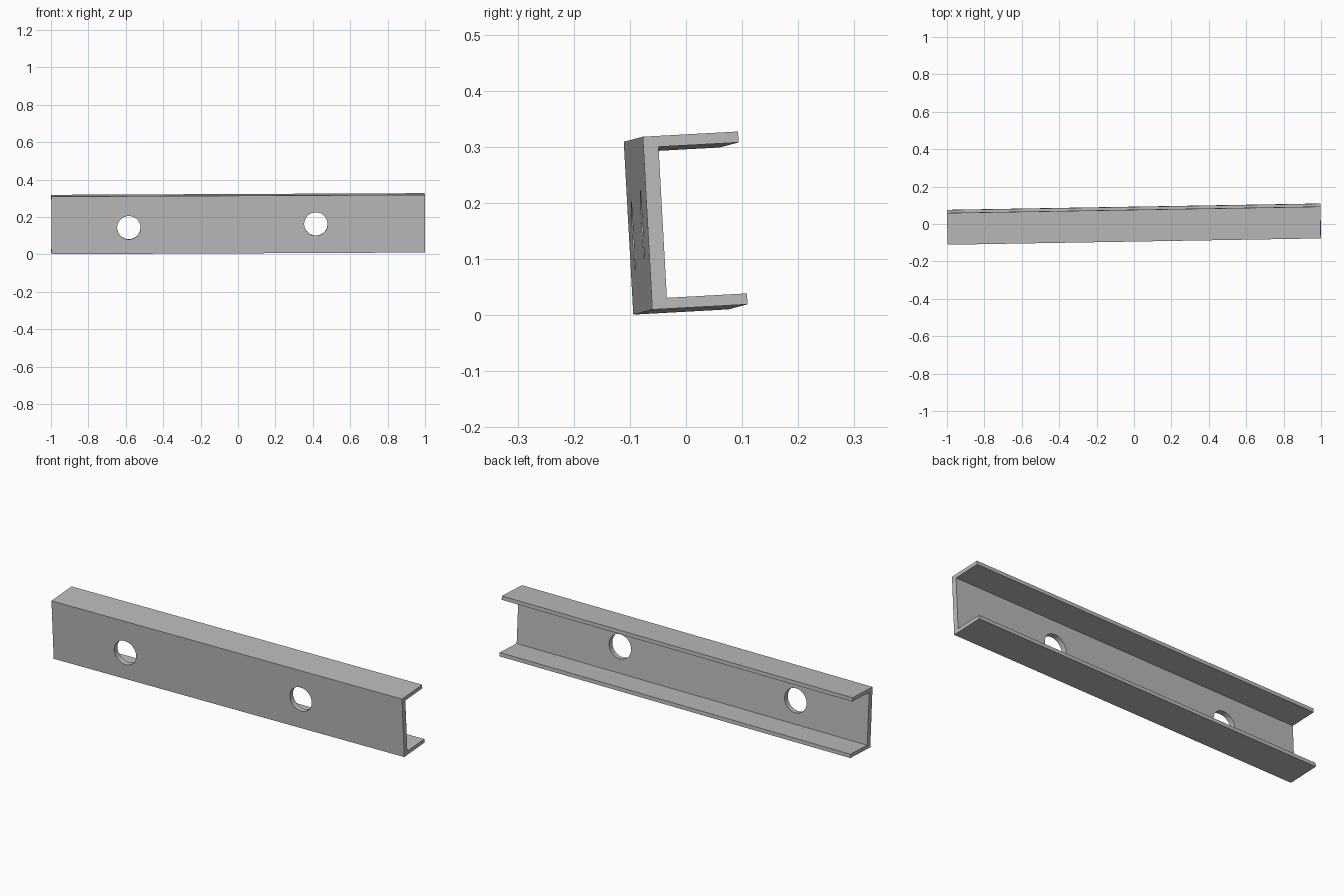
import bpy
import bmesh
from mathutils import Matrix, Vector

if "Cube" in bpy.data.objects:
    bpy.data.objects.remove(bpy.data.objects["Cube"], do_unlink=True)

LENGTH, DEPTH, HEIGHT = 1.996, 0.17, 0.3085
WEB, FLANGE, HOLE_RADIUS = 0.027, 0.0195, 0.0625

steel = bpy.data.materials.new("steel_grey")
steel.use_nodes = True
grey = (0.5, 0.5, 0.5, 1)
steel.diffuse_color = grey
steel.node_tree.nodes["Principled BSDF"].inputs["Base Color"].default_value = grey


def add_object(name, bm):
    bmesh.ops.recalc_face_normals(bm, faces=bm.faces)
    mesh = bpy.data.meshes.new(name)
    bm.to_mesh(mesh)
    bm.free()
    mesh.materials.append(steel)
    obj = bpy.data.objects.new(name, mesh)
    bpy.context.collection.objects.link(obj)
    return obj


# Channel: a C profile, open at the back, extruded along x
profile = [(0, 0), (DEPTH, 0), (DEPTH, FLANGE), (WEB, FLANGE),
           (WEB, HEIGHT - FLANGE), (DEPTH, HEIGHT - FLANGE),
           (DEPTH, HEIGHT), (0, HEIGHT)]
bm = bmesh.new()
end = bm.faces.new([bm.verts.new((-LENGTH / 2, y, z)) for y, z in profile])
ext = bmesh.ops.extrude_face_region(bm, geom=[end], use_keep_orig=True)
moved = [v for v in ext["geom"] if isinstance(v, bmesh.types.BMVert)]
bmesh.ops.translate(bm, verts=moved, vec=(LENGTH, 0, 0))
channel = add_object("channel_beam", bm)

# Round holes through the web
bm = bmesh.new()
for x, z in [(-0.585, 0.14), (0.415, 0.155)]:
    place = Matrix.Translation((x, WEB / 2, z)) @ Matrix.Rotation(1.5707963, 4, "X")
    bmesh.ops.create_cone(bm, cap_ends=True, segments=64, radius1=HOLE_RADIUS,
                          radius2=HOLE_RADIUS, depth=WEB * 3, matrix=place)
cutter = add_object("hole_cutter", bm)
cutter.hide_render = True

cut = channel.modifiers.new("holes", "BOOLEAN")
cut.operation = "DIFFERENCE"
cut.solver = "EXACT"
cut.object = cutter
bpy.context.view_layer.objects.active = channel
channel.select_set(True)
cutter.select_set(False)
bpy.ops.object.modifier_apply(modifier=cut.name)
bpy.data.objects.remove(cutter, do_unlink=True)
bpy.ops.object.shade_smooth_by_angle()

# Slight tilt of the whole beam
along = Vector((1, 0.017, 0.0045)).normalized()
up = Vector((0, -0.055, 1))
up = (up - along * up.dot(along)).normalized()
back = up.cross(along)
tilt = Matrix((along, back, up)).transposed().to_4x4()
channel.matrix_world = Matrix.Translation((0.002, -0.077, 0.0055)) @ tilt
